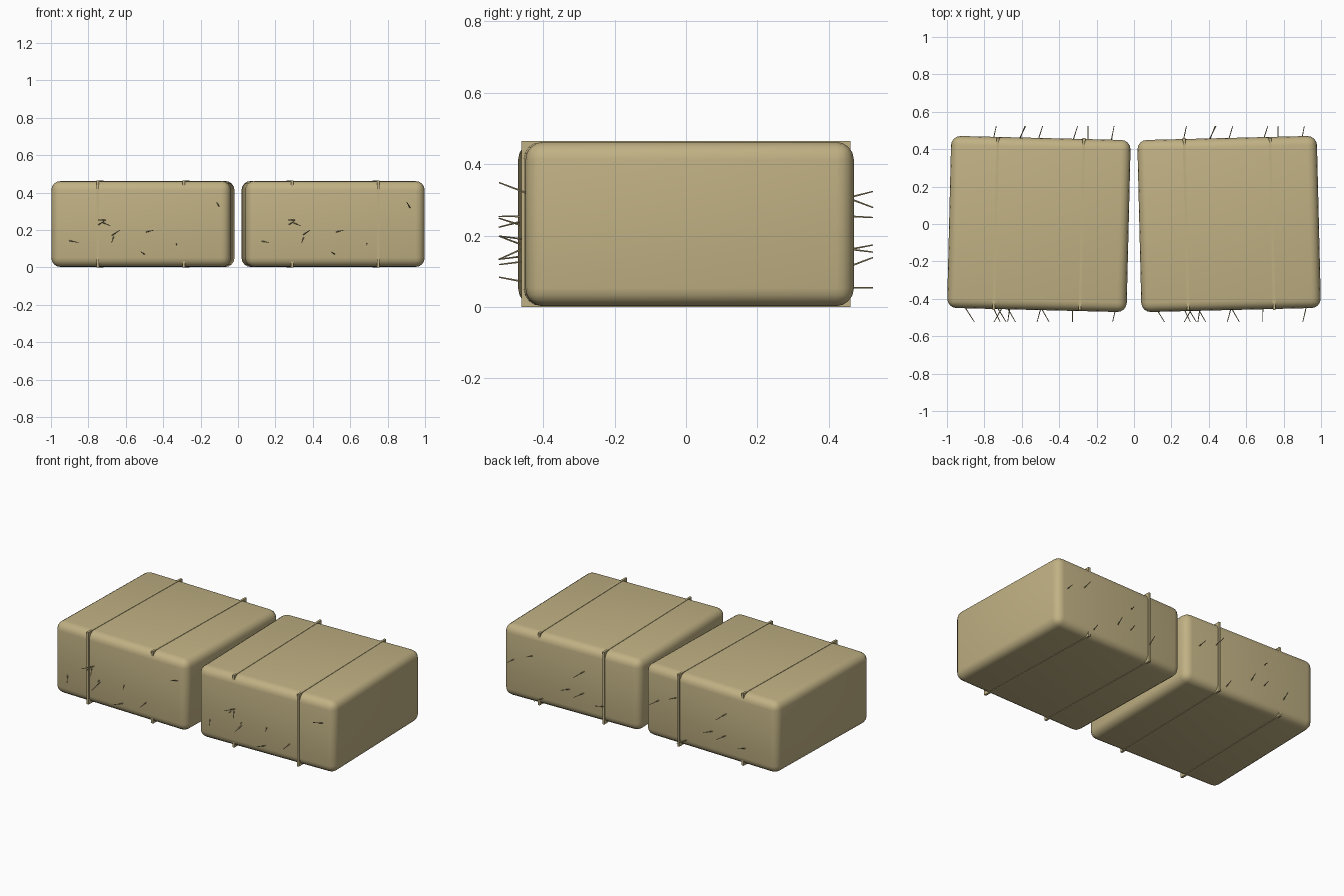
import bpy, bmesh, math
from mathutils import Vector, Matrix

if "Cube" in bpy.data.objects:
    bpy.data.objects.remove(bpy.data.objects["Cube"])


def material(name, rgb):
    m = bpy.data.materials.new(name)
    m.diffuse_color = (*rgb, 1)
    m.use_nodes = True
    m.node_tree.nodes["Principled BSDF"].inputs["Base Color"].default_value = m.diffuse_color
    return m


STRAW = material("straw tan", (0.53, 0.44, 0.23))


def finish(name, bm, loc=(0, 0, 0), rot=0):
    me = bpy.data.meshes.new(name)
    bm.to_mesh(me)
    bm.free()
    me.materials.append(STRAW)
    ob = bpy.data.objects.new(name, me)
    ob.location = loc
    ob.rotation_euler.z = rot
    bpy.context.collection.objects.link(ob)
    return ob


def box(name, size, loc, rot, bevel=0):
    bm = bmesh.new()
    bmesh.ops.create_cube(bm, size=1)
    bmesh.ops.scale(bm, vec=size, verts=bm.verts)
    if bevel:
        bmesh.ops.bevel(bm, geom=bm.edges[:], offset=bevel, segments=4,
                        profile=0.5, affect='EDGES')
        for f in bm.faces:
            f.smooth = True
    return finish(name, bm, loc, rot)


# loose straws: base x, base z, tip x, tip z (relative to bale centre)
FRONT = [(-.395, .145, -.345, .135), (-.195, .255, -.24, .255),
         (-.245, .225, -.207, .25), (-.223, .245, -.175, .225),
         (-.17, .17, -.125, .20), (-.155, .17, -.167, .135),
         (.01, .19, .055, .20), (.012, .07, -.01, .085),
         (.18, .13, .18, .12), (.412, .32, .394, .35)]
BACK = [(-.245, .11, -.228, .14), (-.11, .31, -.07, .28),
        (-.105, .165, -.075, .155), (-.005, .16, .02, .175),
        (.182, .055, .207, .055), (.262, .305, .262, .325),
        (.387, .256, .402, .252)]


def straws(name, cx):
    bm = bmesh.new()
    for rows, side in ((FRONT, -1), (BACK, 1)):
        for x0, z0, x1, z1 in rows:
            a = Vector((cx + x0, side * .445, z0))
            b = Vector((cx + x1, side * .524, z1))
            d = b - a
            mat = Matrix.Translation((a + b) / 2) @ d.to_track_quat('Z', 'Y').to_matrix().to_4x4()
            bmesh.ops.create_cone(bm, cap_ends=True, segments=5, radius1=.003,
                                  radius2=.002, depth=d.length, matrix=mat)
    finish(name, bm)


TILT = math.radians(1.4)
for side, label in ((-1, "left"), (1, "right")):
    cx, rot = side * .5085, side * TILT
    # rounded bale body
    box(label + "_bale", (.96, .92, .46), (cx, 0, .234), rot, .05)
    # square-cornered twine bands
    for i, dx in enumerate((-.23, .23)):
        box(f"{label}_twine_{i + 1}", (.014, .922, .465),
            (cx + dx, 0, .2325 + .0015), rot)
    # stray straws on front and back
    straws(label + "_loose_straws", cx)

# rest on the ground
lift = min((o.matrix_basis @ v.co).z for o in bpy.data.objects for v in o.data.vertices)
for o in bpy.data.objects:
    o.location.z -= lift
